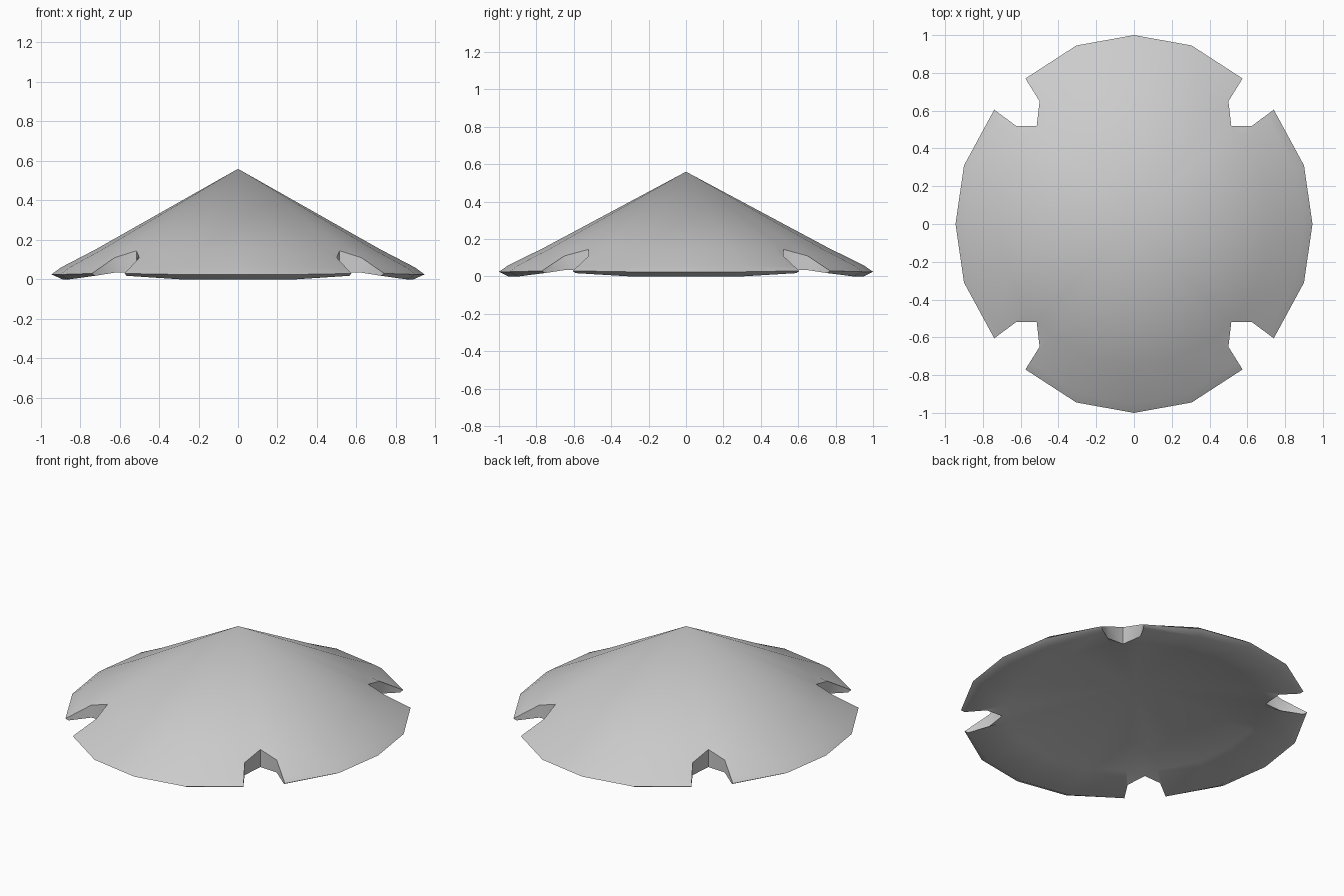
import bpy, bmesh, math

cube = bpy.data.objects.get("Cube")
if cube:
    bpy.data.objects.remove(cube, do_unlink=True)

grey = bpy.data.materials.new("mid_grey")
grey.use_nodes = True
color = (0.6, 0.6, 0.6, 1)
grey.diffuse_color = color
grey.node_tree.nodes["Principled BSDF"].inputs["Base Color"].default_value = color

# One quarter of the notched rim: kind, x, y, top z, underside z, underside inset
QUARTER = [
    ("lobe", 0.945, 0, 0.025, 0, 0.94),
    ("lobe", 0.90, 0.31, 0.025, 0, 0.95),
    ("lobe", 0.74, 0.605, 0.03, 0.018, 0.98),
    ("side", 0.625, 0.52, 0.11, 0.034, 1),
    ("corner", 0.515, 0.52, 0.145, 0.038, 1),
    ("side", 0.50, 0.65, 0.11, 0.034, 1),
    ("lobe", 0.575, 0.77, 0.03, 0.018, 0.98),
    ("lobe", 0.305, 0.945, 0.025, 0, 0.95),
    ("lobe", 0, 1, 0.025, 0, 0.95),
]
APEX, HOLLOW = 0.56, 0.2
INNER, SHOULDER = 0.76, 0.95


def flip(points, sx, sy):
    return [(kind, x * sx, y * sy, *rest) for kind, x, y, *rest in points]


# Mirror the quarter around to a full outline
half = QUARTER + flip(QUARTER[-2::-1], -1, 1)
outline = half + flip(half[-2:0:-1], 1, -1)
n = len(outline)
bm = bmesh.new()


def toward(edge, peak, k, lift=0):
    """Vertex at fraction k of the way from the peak to an edge vertex."""
    x, y, z = edge.co
    return bm.verts.new((x * k, y * k, peak + (z - peak) * k + lift))


def skin(peak_z, edge, chains):
    """Fan from the peak to the notch corners, then strips out to the edge."""
    peak = bm.verts.new((0, 0, peak_z))
    spokes = [i for i in range(n) if chains[i]]
    for a, b in zip(spokes, spokes[1:] + [spokes[0] + n]):
        ca, cb = chains[a], chains[b % n]
        bm.faces.new((peak, ca[0], cb[0]))
        if len(ca) == len(cb):
            for k in range(len(ca) - 1):
                bm.faces.new((ca[k], ca[k + 1], cb[k + 1], cb[k]))
        else:
            between = [edge[i % n] for i in range(a + 1, b)]
            bm.faces.new(ca + between + cb[::-1])


rim, under, top_chains, under_chains = [], [], [], []
for kind, x, y, zt, zb, inset in outline:
    r = bm.verts.new((x, y, zt))
    u = bm.verts.new((x * inset, y * inset, zb))
    rim.append(r)
    under.append(u)
    if kind == "lobe":
        lift = 0.008 if zb == 0 else 0
        top_chains.append([toward(r, APEX, INNER), toward(r, APEX, SHOULDER, lift), r])
        under_chains.append([toward(u, HOLLOW, INNER), u])
    else:
        top_chains.append([r] if kind == "corner" else [])
        under_chains.append([u] if kind == "corner" else [])

# Cone, hollow underside, and the rim with its notch walls
skin(APEX, rim, top_chains)
skin(HOLLOW, under, under_chains)
for i in range(n):
    j = (i + 1) % n
    bm.faces.new((rim[i], under[i], under[j], rim[j]))
bmesh.ops.recalc_face_normals(bm, faces=bm.faces)

mesh = bpy.data.meshes.new("notched_cone")
bm.to_mesh(mesh)
bm.free()
mesh.materials.append(grey)
cone = bpy.data.objects.new("notched_cone", mesh)
bpy.context.collection.objects.link(cone)

bpy.ops.object.select_all(action="DESELECT")
cone.select_set(True)
bpy.context.view_layer.objects.active = cone
bpy.ops.object.shade_smooth_by_angle(angle=math.radians(50))
